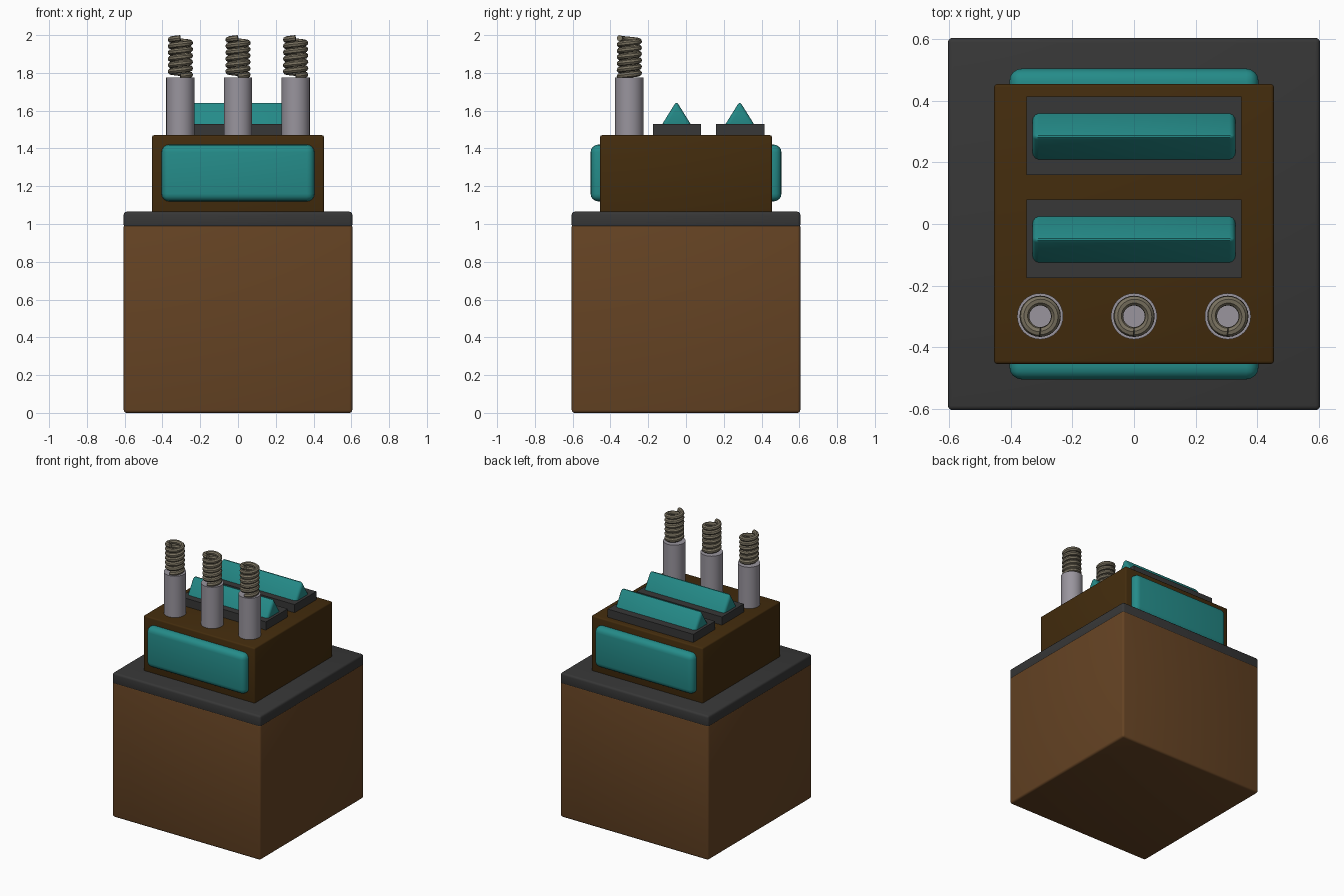
import bpy, math

if "Cube" in bpy.data.objects:
    bpy.data.objects.remove(bpy.data.objects["Cube"], do_unlink=True)


def material(name, r, g, b):
    m = bpy.data.materials.new(name)
    m.use_nodes = True
    m.diffuse_color = (r, g, b, 1)
    m.node_tree.nodes["Principled BSDF"].inputs["Base Color"].default_value = (r, g, b, 1)
    return m


BROWN = material("brown", 0.13, 0.056, 0.017)
DARK_BROWN = material("dark brown", 0.056, 0.025, 0.004)
TEAL = material("teal", 0.018, 0.26, 0.25)
CHARCOAL = material("charcoal", 0.038, 0.038, 0.038)
STEEL = material("steel grey", 0.32, 0.30, 0.34)
WIRE = material("wire bronze", 0.19, 0.165, 0.115)


def finish(obj, name, mat, bevel=0, segments=3):
    obj.name = name
    obj.data.materials.append(mat)
    if bevel:
        mod = obj.modifiers.new("Rounded edges", "BEVEL")
        mod.width = bevel
        mod.segments = segments
        bpy.ops.object.modifier_apply(modifier=mod.name)
    bpy.ops.object.shade_smooth_by_angle(angle=math.radians(35))
    return obj


def box(name, mat, size, bottom, y=0, bevel=0, segments=3):
    bpy.ops.mesh.primitive_cube_add(size=1, location=(0, y, bottom + size[2] / 2))
    obj = bpy.context.object
    obj.scale = size
    bpy.ops.object.transform_apply(location=False, rotation=False, scale=True)
    return finish(obj, name, mat, bevel, segments)


def ridge(name, y):
    """Long triangular bar with softened edges."""
    half, low, high = 0.33, 1.51, 1.65
    profile = [(-0.087, low), (0.087, low), (0, high)]
    verts = [(x, y + py, z) for x in (-half, half) for py, z in profile]
    faces = [(0, 2, 1), (3, 4, 5), (0, 1, 4, 3), (1, 2, 5, 4), (2, 0, 3, 5)]
    mesh = bpy.data.meshes.new(name)
    mesh.from_pydata(verts, [], faces)
    obj = bpy.data.objects.new(name, mesh)
    bpy.context.collection.objects.link(obj)
    bpy.ops.object.select_all(action="DESELECT")
    obj.select_set(True)
    bpy.context.view_layer.objects.active = obj
    finish(obj, name, TEAL, 0.02)


def post(name, x, y):
    bpy.ops.mesh.primitive_cylinder_add(vertices=32, radius=0.075, depth=0.325,
                                        location=(x, y, 1.6125))
    finish(bpy.context.object, name, STEEL)


def spring(name, x, y, turns=6, steps=28):
    """Coiled wire that ends at the front."""
    wire, radius, low, high = 0.016, 0.051, 1.782, 1.984
    curve = bpy.data.curves.new(name, "CURVE")
    curve.dimensions = "3D"
    curve.bevel_depth = wire
    curve.bevel_resolution = 2
    curve.use_fill_caps = True
    path = curve.splines.new("POLY")
    count = turns * steps
    path.points.add(count)
    for i, point in enumerate(path.points):
        angle = 2 * math.pi * i / steps - math.pi / 2
        point.co = (radius * math.cos(angle), radius * math.sin(angle),
                    low + (high - low) * i / count, 1)
    obj = bpy.data.objects.new(name, curve)
    obj.location = (x, y, 0)
    bpy.context.collection.objects.link(obj)
    bpy.ops.object.select_all(action="DESELECT")
    obj.select_set(True)
    bpy.context.view_layer.objects.active = obj
    bpy.ops.object.convert(target="MESH")
    finish(bpy.context.object, name, WIRE)


# Base crate and its lid
box("base_box", BROWN, (1.21, 1.21, 1.0), 0, bevel=0.015)
box("lid_slab", CHARCOAL, (1.21, 1.21, 0.085), 0.98, bevel=0.015)

# Upper housing with a panel standing proud at front and back
box("upper_housing", DARK_BROWN, (0.91, 0.91, 0.42), 1.05, bevel=0.01)
for side, y in (("front", -0.4525), ("back", 0.4525)):
    box(side + "_panel", TEAL, (0.81, 0.105, 0.30), 1.12, y, bevel=0.04, segments=4)

# Raised plates carrying the ridged bars
for side, y in (("front", -0.0475), ("back", 0.2875)):
    box(side + "_plate", CHARCOAL, (0.70, 0.255, 0.07), 1.46, y)
    ridge(side + "_ridge", y - 0.003)

# Row of posts topped with coils
for side, x in (("right", -0.305), ("middle", 0), ("left", 0.305)):
    post(side + "_post", x, -0.30)
    spring(side + "_spring", x, -0.30)
